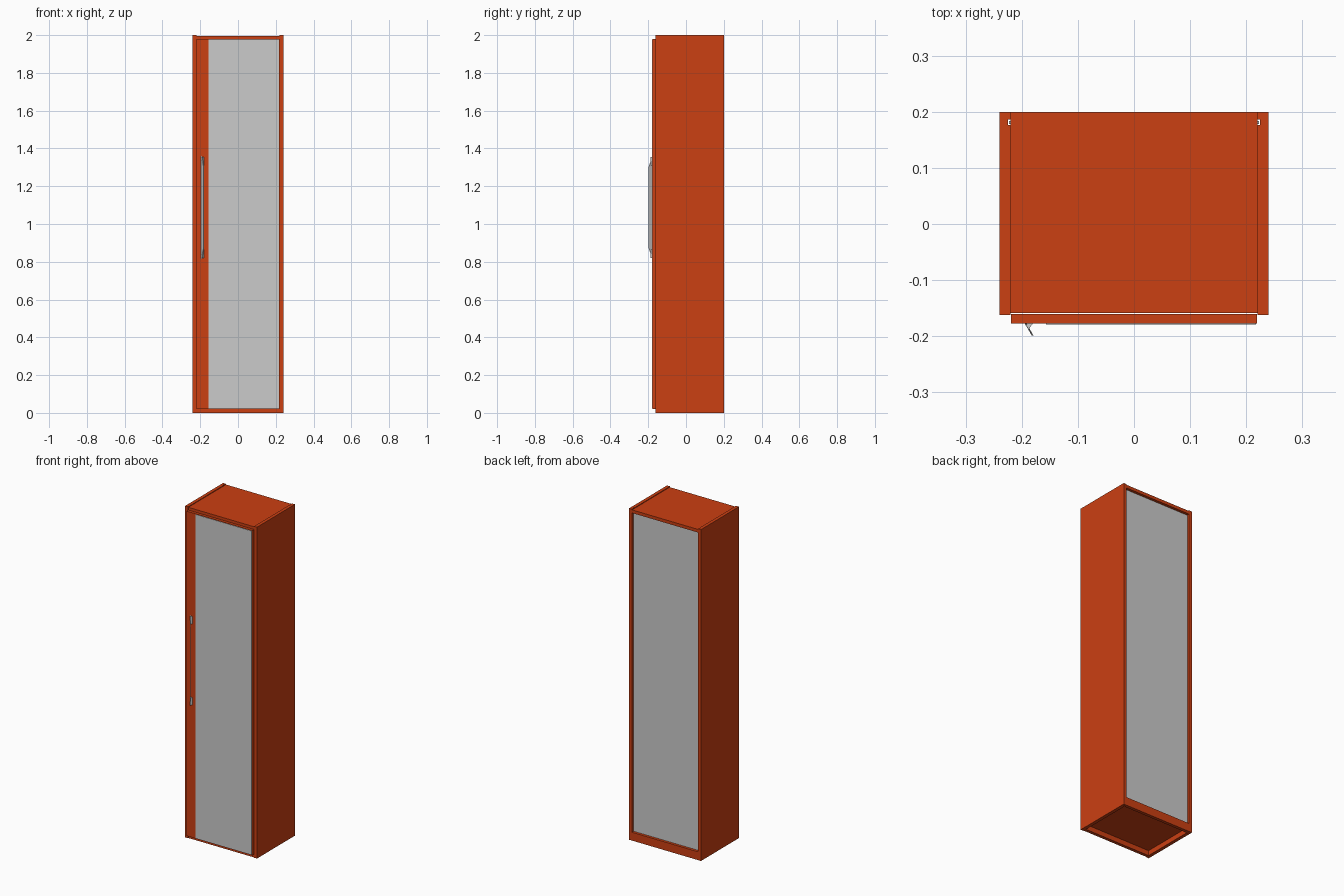
import bpy, bmesh

if "Cube" in bpy.data.objects:
    bpy.data.objects.remove(bpy.data.objects["Cube"])

orange = bpy.data.materials.new("orange_laminate")
orange.diffuse_color = (0.6, 0.05, 0.006, 1)
orange.use_nodes = True
orange.node_tree.nodes["Principled BSDF"].inputs["Base Color"].default_value = orange.diffuse_color


def finish(name, bm, mat=None):
    bmesh.ops.recalc_face_normals(bm, faces=bm.faces)
    me = bpy.data.meshes.new(name)
    bm.to_mesh(me)
    bm.free()
    ob = bpy.data.objects.new(name, me)
    bpy.context.collection.objects.link(ob)
    if mat:
        me.materials.append(mat)
    return ob


def box(name, x, y, z, mat=None):
    bm = bmesh.new()
    bmesh.ops.create_cube(bm, size=1)
    for v in bm.verts:
        for i, (a, b) in enumerate((x, y, z)):
            v.co[i] = a if v.co[i] < 0 else b
    return finish(name, bm, mat)


def prism(name, profile, z0, z1, mat=None):
    bm = bmesh.new()
    face = bm.faces.new([bm.verts.new((x, y, z0)) for x, y in profile])
    ext = bmesh.ops.extrude_face_region(bm, geom=[face])
    for v in ext["geom"]:
        if isinstance(v, bmesh.types.BMVert):
            v.co.z = z1
    return finish(name, bm, mat)


# Side boards with a groove for the back panel
for name, s in (("left_side", -1), ("right_side", 1)):
    pts = [(0.24, -0.162), (0.24, 0.2), (0.22, 0.2), (0.22, 0.186),
           (0.2165 + 0.008, 0.186), (0.2245, 0.176), (0.22, 0.176), (0.22, -0.162)]
    prism(name, [(s * x, y) for x, y in pts], 0, 2, orange)

# Top, bottom and plinth between the sides
box("top_board", (-0.22, 0.22), (-0.159, 0.2), (1.977, 1.996), orange)
box("bottom_board", (-0.22, 0.22), (-0.159, 0.2), (0.03, 0.05), orange)
box("front_plinth", (-0.22, 0.22), (-0.159, -0.14), (0, 0.03), orange)
box("back_plinth", (-0.22, 0.22), (0.181, 0.2), (0, 0.03), orange)
box("back_panel", (-0.223, 0.223), (0.178, 0.184), (0.05, 1.977))

# Door and its mirror
box("door", (-0.219, 0.219), (-0.177, -0.16), (0.02, 1.98), orange)
box("door_mirror", (-0.157, 0.217), (-0.1795, -0.177), (0.023, 1.977))

# Handle: slanted thin blade with tapered ends
bm = bmesh.new()
foot, lip = (-0.195, -0.177), (-0.182, -0.199)
outline = [(foot, 0.815), (lip, 0.875), (lip, 1.3), (foot, 1.36)]
sheet = bm.faces.new([bm.verts.new((*p, z)) for p, z in outline])
ext = bmesh.ops.extrude_face_region(bm, geom=[sheet])
for v in ext["geom"]:
    if isinstance(v, bmesh.types.BMVert):
        v.co.x += 0.003
finish("handle_blade", bm)

# Triangular handle mounts
for name, z in (("lower_handle_mount", 0.82), ("upper_handle_mount", 1.31)):
    prism(name, [(-0.195, -0.177), (-0.18, -0.177), (-0.188, -0.188)], z, z + 0.045)
